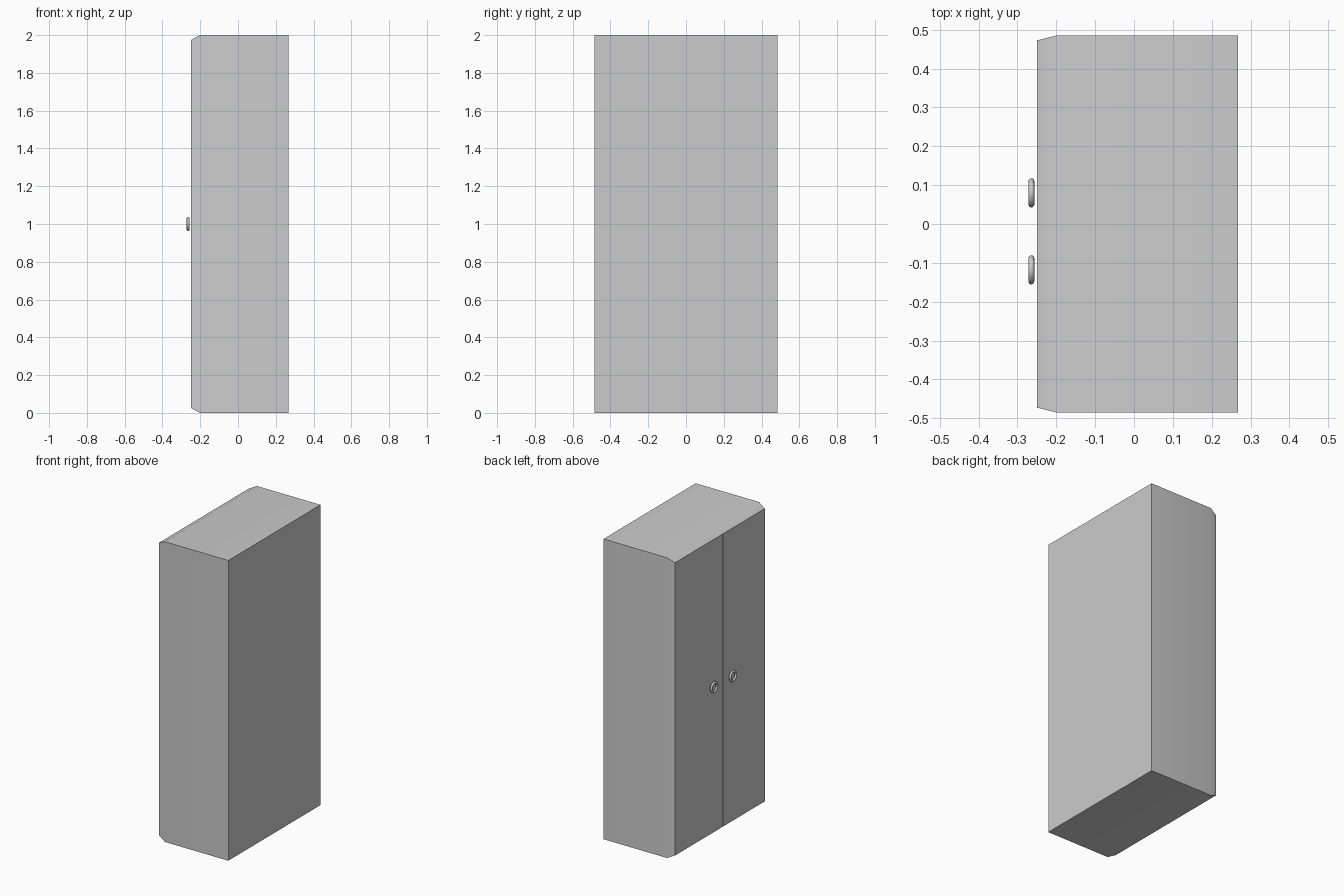
import bpy, bmesh, math

if "Cube" in bpy.data.objects:
    bpy.data.objects.remove(bpy.data.objects["Cube"])

grey = bpy.data.materials.new("cabinet grey")
grey.diffuse_color = (0.6, 0.6, 0.6, 1)
grey.use_nodes = True
grey.node_tree.nodes["Principled BSDF"].inputs["Base Color"].default_value = grey.diffuse_color

BACK, SHOULDER, FRONT = 0.268, -0.20, -0.25
HALF_W, HEIGHT = 0.485, 2.0
SEAM = -0.017       # seam and handles sit slightly off centre
SKIN = 0.002        # thickness of the door panels


def finish(obj, angle=30):
    obj.data.materials.append(grey)
    bpy.ops.object.select_all(action='DESELECT')
    obj.select_set(True)
    bpy.context.view_layer.objects.active = obj
    bpy.ops.object.shade_smooth_by_angle(angle=math.radians(angle))


def loft(name, sections):
    """Closed solid through rectangles (x, y0, y1, z0, z1)."""
    bm = bmesh.new()
    rings = [[bm.verts.new((x, y, z)) for y, z in
              ((y0, z0), (y1, z0), (y1, z1), (y0, z1))]
             for x, y0, y1, z0, z1 in sections]
    for a, b in zip(rings, rings[1:]):
        for i in range(4):
            j = (i + 1) % 4
            bm.faces.new((a[i], a[j], b[j], b[i]))
    bm.faces.new(rings[0])
    bm.faces.new(rings[-1])
    bmesh.ops.recalc_face_normals(bm, faces=bm.faces)
    mesh = bpy.data.meshes.new(name)
    bm.to_mesh(mesh)
    bm.free()
    obj = bpy.data.objects.new(name, mesh)
    bpy.context.collection.objects.link(obj)
    finish(obj)


# Carcass with tapered front edges
fw, fz = HALF_W - 0.012, 0.025
loft("carcass", [(BACK, -HALF_W, HALF_W, 0, HEIGHT),
                 (SHOULDER, -HALF_W, HALF_W, 0, HEIGHT),
                 (FRONT + SKIN, -fw, fw, fz, HEIGHT - fz)])

# Two door panels and the strip covering their joint
gap = 0.014
for name, y0, y1, x in (("left_door", SEAM + gap, fw, FRONT),
                        ("right_door", -fw, SEAM - gap, FRONT),
                        ("centre_strip", SEAM - gap, SEAM + gap, FRONT + 0.001)):
    loft(name, [(FRONT + SKIN, y0, y1, fz, HEIGHT - fz),
                (x, y0, y1, fz, HEIGHT - fz)])

# Ring handles
for name, side in (("left_handle", 1), ("right_handle", -1)):
    bpy.ops.mesh.primitive_torus_add(
        major_radius=0.03, minor_radius=0.0075, major_segments=32, minor_segments=12,
        location=(-0.264, SEAM - 0.002 + side * 0.099, 1.0),
        rotation=(0, math.pi / 2, 0))
    ring = bpy.context.object
    ring.name = name
    finish(ring, 60)
